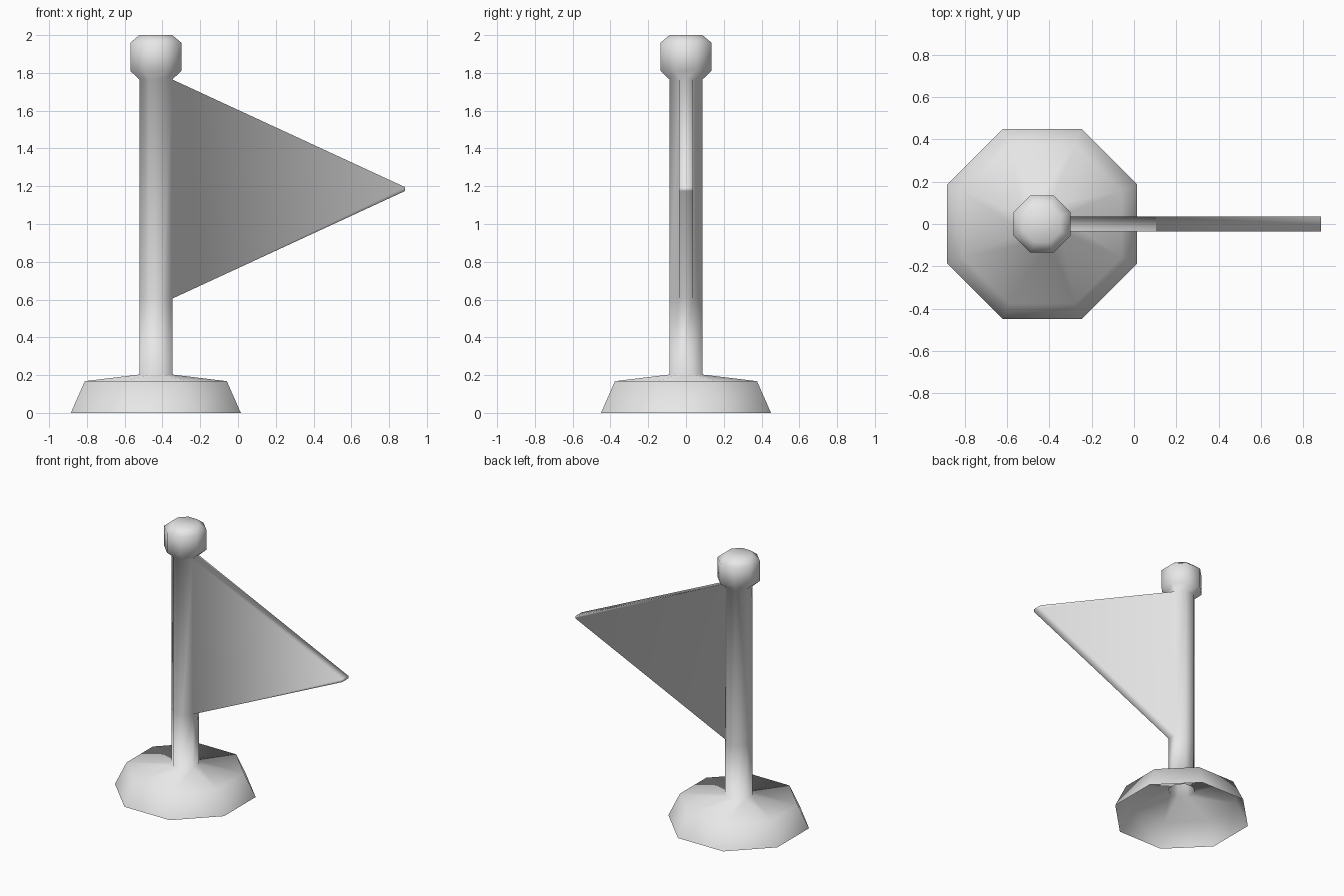
import bpy, bmesh, math

# Remove the default object
if "Cube" in bpy.data.objects:
    bpy.data.objects.remove(bpy.data.objects["Cube"], do_unlink=True)

SIDES = 8
AXIS_X = -0.435           # pole axis
POLE = 0.087              # half width of the pole across its flats

grey = bpy.data.materials.new("light_grey")
grey.use_nodes = True
grey.diffuse_color = (0.8, 0.8, 0.8, 1)
grey.node_tree.nodes["Principled BSDF"].inputs["Base Color"].default_value = (0.8, 0.8, 0.8, 1)

# Half width across flats and height: hollow foot, pole, ball finial
profile = [(0.45, 0.0), (0.376, 0.168), (POLE, 0.203), (POLE, 0.605),
           (POLE, 1.765), (0.135, 1.81), (0.135, 1.96), (POLE, 2.0)]
FLAG_BAND = 3             # profile segment that carries the flag

bm = bmesh.new()


def ring(half_width, z):
    r = half_width / math.cos(math.pi / SIDES)
    angles = [(i - 0.5) * 2 * math.pi / SIDES for i in range(SIDES)]
    return [bm.verts.new((AXIS_X + r * math.cos(a), r * math.sin(a), z)) for a in angles]


# Eight-sided foot, pole and ball, open underneath
rings = [ring(*p) for p in profile]
for band, (low, high) in enumerate(zip(rings, rings[1:])):
    for i in range(SIDES):
        j = (i + 1) % SIDES
        face = bm.faces.new((low[i], low[j], high[j], high[i]))
        if band == FLAG_BAND and i == 0:
            flag_root = face
bm.faces.new(rings[-1])

# Pennant pulled out of the pole's +x side and narrowed to a blunt tip
tip = bmesh.ops.extrude_discrete_faces(bm, faces=[flag_root])["faces"][0]
for v in tip.verts:
    v.co.x = 0.885
    v.co.z = 1.195 if v.co.z > 1.2 else 1.175
bmesh.ops.remove_doubles(bm, verts=bm.verts, dist=0.0005)

for face in bm.faces:
    face.smooth = True
bmesh.ops.recalc_face_normals(bm, faces=bm.faces)

mesh = bpy.data.meshes.new("flag_on_stand")
bm.to_mesh(mesh)
bm.free()
mesh.materials.append(grey)
bpy.context.collection.objects.link(bpy.data.objects.new("flag_on_stand", mesh))
